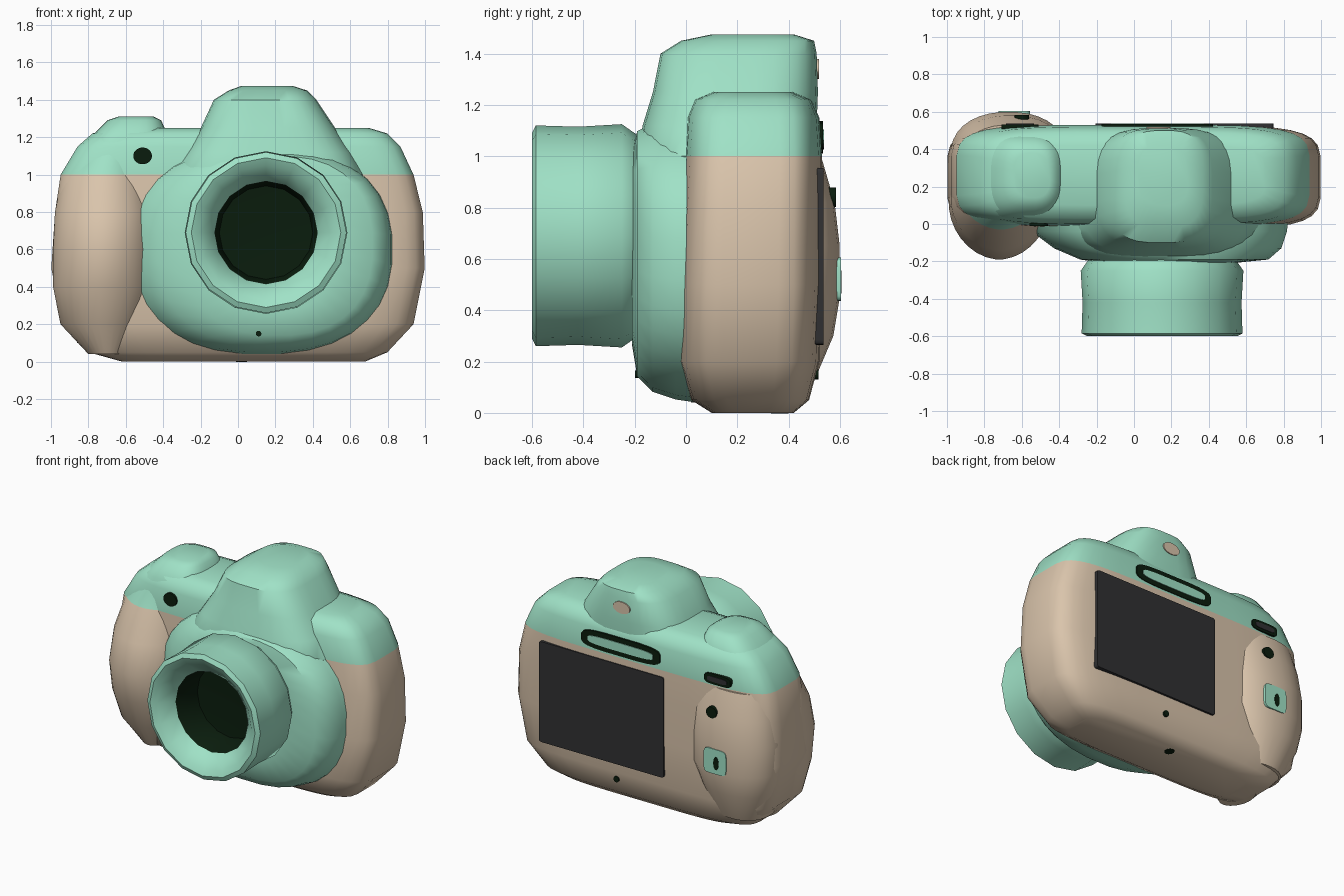
import bpy, bmesh, math

def material(name, rgb):
    m = bpy.data.materials.new(name)
    m.diffuse_color = (*rgb, 1)
    return m

TEAL = material("teal", (0.35, 0.76, 0.57))
TAN = material("tan", (0.70, 0.555, 0.41))
DARK = material("dark_green", (0.003, 0.012, 0.004))
GREY = material("charcoal", (0.03, 0.03, 0.032))

def finish(bm, name, mats, rule=None):
    bmesh.ops.recalc_face_normals(bm, faces=bm.faces)
    if rule:
        for f in bm.faces:
            f.material_index = rule(f.calc_center_median())
    me = bpy.data.meshes.new(name)
    bm.to_mesh(me)
    bm.free()
    for m in mats:
        me.materials.append(m)
    ob = bpy.data.objects.new(name, me)
    bpy.context.collection.objects.link(ob)
    return ob

def loft(name, mats, sections, n=4, axis="z", sides=32, rule=None):
    """Skin superellipse sections (t, a0, a1, b0, b1) stacked along z or y."""
    bm = bmesh.new()
    rings = []
    for t, a0, a1, b0, b1 in sections:
        ring = []
        for i in range(sides):
            w = 2 * math.pi * (i + 0.5) / sides
            c, s = math.cos(w), math.sin(w)
            a = (a0 + a1) / 2 + (a1 - a0) / 2 * math.copysign(abs(c) ** (2 / n), c)
            b = (b0 + b1) / 2 + (b1 - b0) / 2 * math.copysign(abs(s) ** (2 / n), s)
            ring.append(bm.verts.new((a, b, t) if axis == "z" else (a, t, b)))
        rings.append(ring)
    for r, q in zip(rings, rings[1:]):
        for i in range(sides):
            j = (i + 1) % sides
            bm.faces.new((r[i], r[j], q[j], q[i]))
    bm.faces.new(rings[0])
    bm.faces.new(rings[-1])
    return finish(bm, name, mats, rule)

def plate(name, mat, x, z, rx, rz, y0, y1, n=2):
    return loft(name, [mat], [(y0, x - rx, x + rx, z - rz, z + rz),
                              (y1, x - rx, x + rx, z - rz, z + rz)], n, "y", 20)

def above_one(c):
    return int(c.z > 1.0)

# Main body: tan below z = 1, teal above
loft("camera_body", [TAN, TEAL], [
    (0.00, -0.62, 0.68, 0.10, 0.42), (0.05, -0.80, 0.80, 0.02, 0.48),
    (0.20, -0.94, 0.94, -0.03, 0.52), (0.50, -1.00, 1.00, -0.03, 0.53),
    (0.80, -0.98, 0.99, -0.02, 0.53), (1.00, -0.95, 0.94, -0.01, 0.53),
    (1.15, -0.86, 0.87, 0.00, 0.52), (1.22, -0.78, 0.80, 0.03, 0.49),
    (1.25, -0.68, 0.70, 0.10, 0.42)], 5, rule=above_one)

# Viewfinder hump
loft("viewfinder_hump", [TEAL], [
    (0.80, -0.28, 0.60, -0.19, 0.40), (1.00, -0.36, 0.68, -0.19, 0.50),
    (1.12, -0.28, 0.61, -0.17, 0.51),
    (1.25, -0.20, 0.52, -0.13, 0.515), (1.40, -0.13, 0.42, -0.10, 0.51),
    (1.45, -0.05, 0.37, -0.02, 0.50), (1.475, 0.02, 0.29, 0.10, 0.42)], 3.2)

# Raised shoulder
loft("shoulder_dial", [TEAL], [
    (1.08, -0.88, -0.34, 0.01, 0.50), (1.20, -0.79, -0.37, 0.03, 0.48),
    (1.29, -0.70, -0.41, 0.09, 0.43), (1.31, -0.64, -0.45, 0.14, 0.38)], 3)

# Front bulge carrying the lens
loft("lens_mount", [TEAL], [
    (0.10, -0.60, 0.84, 0.03, 1.15), (-0.04, -0.55, 0.82, 0.05, 1.15),
    (-0.13, -0.43, 0.79, 0.08, 1.13), (-0.19, -0.29, 0.72, 0.14, 1.10),
    (-0.21, -0.15, 0.52, 0.26, 1.02)], 2.4, "y")

# Hand grip on the front and thumb rest on the back, blended into the body
loft("hand_grip", [TAN, TEAL], [
    (0.04, -0.80, -0.60, 0.02, 0.30), (0.20, -0.95, -0.50, -0.07, 0.35),
    (0.40, -0.99, -0.45, -0.15, 0.40), (0.60, -0.99, -0.45, -0.19, 0.40),
    (0.80, -0.98, -0.45, -0.14, 0.40), (1.00, -0.94, -0.48, -0.03, 0.40),
    (1.12, -0.84, -0.50, 0.02, 0.35)], 1.9, rule=above_one)
loft("thumb_rest", [TAN], [
    (0.10, -0.86, -0.50, 0.15, 0.49), (0.30, -0.95, -0.42, 0.15, 0.575),
    (0.45, -0.98, -0.36, 0.15, 0.60), (0.65, -0.98, -0.36, 0.15, 0.60),
    (0.82, -0.96, -0.36, 0.15, 0.58), (0.99, -0.93, -0.40, 0.15, 0.53)], 2.2)

# Lens barrel: lathed profile (radius, y), dark inside
profile = [(0.36, -0.15), (0.40, -0.20), (0.435, -0.25), (0.425, -0.42), (0.43, -0.585),
           (0.40, -0.60), (0.36, -0.58), (0.275, -0.50), (0.25, -0.30), (0.0, -0.28)]
bm = bmesh.new()
vs = [bm.verts.new((0.15 + r, y, 0.69)) for r, y in profile]
es = [bm.edges.new(p) for p in zip(vs, vs[1:])]
bmesh.ops.spin(bm, geom=vs + es, cent=(0.15, 0, 0.69), axis=(0, 1, 0),
               angle=2 * math.pi, steps=16, use_duplicate=False)
bmesh.ops.remove_doubles(bm, verts=bm.verts, dist=0.0005)
finish(bm, "lens_barrel", [TEAL, DARK],
       lambda c: int(math.hypot(c.x - 0.15, c.z - 0.69) < 0.275 and c.y > -0.52))

# Back screen
plate("screen", GREY, 0.27, 0.61, 0.475, 0.345, 0.50, 0.536, 60)

# Eyepiece ring and its centre
plate("eyepiece_ring", DARK, 0.125, 1.075, 0.30, 0.062, 0.50, 0.534, 4)
plate("eyepiece_centre", TEAL, 0.125, 1.075, 0.25, 0.03, 0.50, 0.538, 4)
plate("rear_mark", TAN, 0.13, 1.34, 0.065, 0.04, 0.48, 0.518)

# Buttons and small marks
plate("rear_button", DARK, -0.61, 1.045, 0.10, 0.035, 0.48, 0.533, 4)
plate("rear_button_cap", GREY, -0.61, 1.045, 0.075, 0.018, 0.48, 0.537, 4)
plate("thumb_button", DARK, -0.60, 0.84, 0.04, 0.038, 0.55, 0.584)
plate("control_pad", TEAL, -0.64, 0.52, 0.085, 0.085, 0.55, 0.603, 6)
plate("control_slot", DARK, -0.65, 0.51, 0.02, 0.045, 0.55, 0.605)
plate("rear_dot", DARK, 0.17, 0.15, 0.02, 0.02, 0.45, 0.517)
plate("front_lamp", DARK, -0.51, 1.10, 0.05, 0.045, 0.06, -0.012)
plate("front_dot", DARK, 0.11, 0.15, 0.015, 0.015, -0.10, -0.198)
loft("tripod_socket", [DARK], [(-0.002, -0.01, 0.05, 0.33, 0.40),
                               (0.02, -0.01, 0.05, 0.33, 0.40)], 2, "z", 16)

# Smooth shading with sharp edges kept
for ob in bpy.context.collection.objects:
    ob.select_set(True)
    bpy.context.view_layer.objects.active = ob
bpy.ops.object.shade_smooth_by_angle(angle=math.radians(45))
